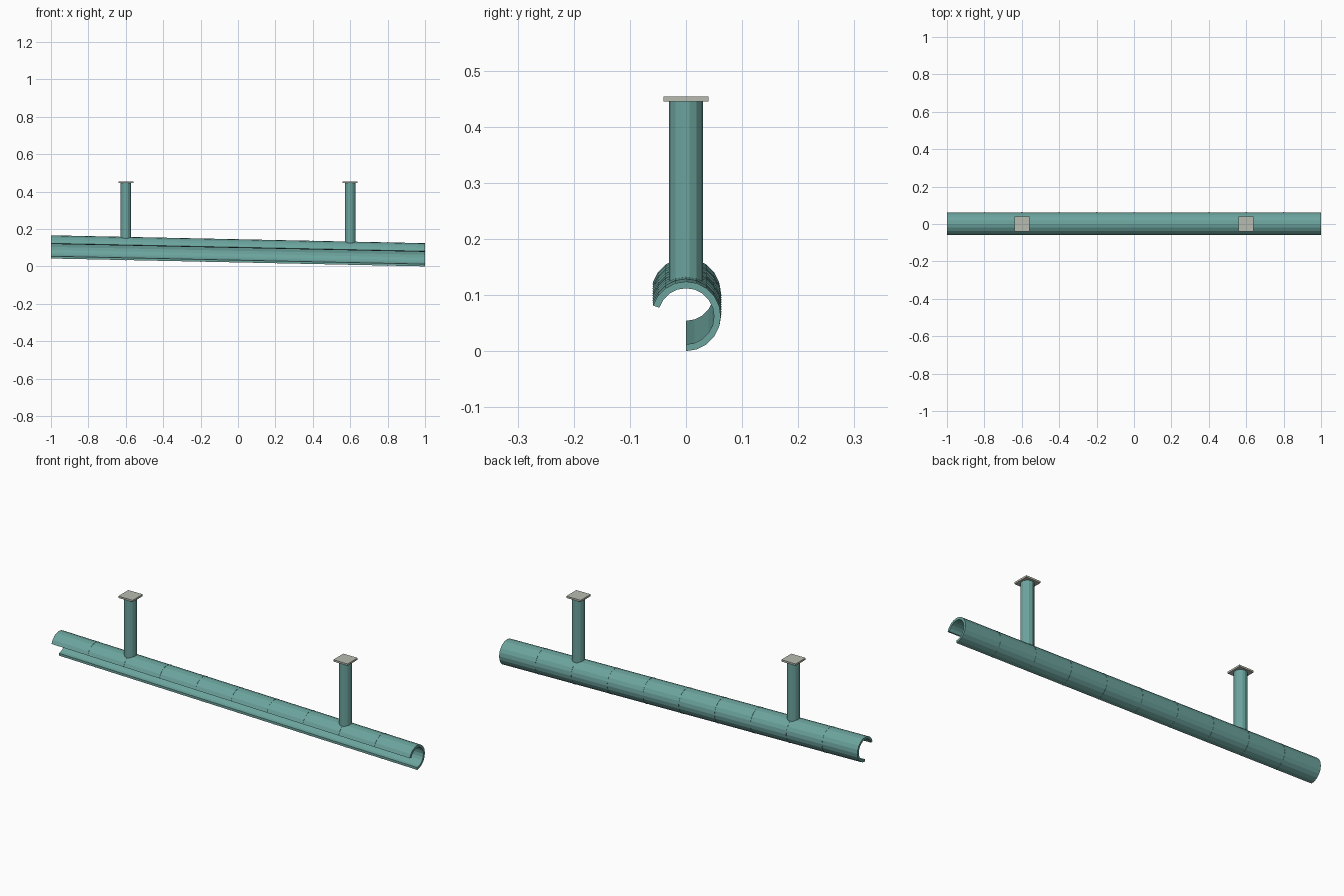
import bpy, bmesh
from math import sin, cos, radians

if "Cube" in bpy.data.objects:
    bpy.data.objects.remove(bpy.data.objects["Cube"])

SLOPE = -0.042 / 2          # fall of the pipe per unit of x
R_OUT, R_IN = 0.062, 0.050
START, SWEEP, SIDES = -90, 252, 14


def axis_z(x):
    return 0.0625 + SLOPE * (x - 1)


def material(name, rgb):
    m = bpy.data.materials.new(name)
    m.diffuse_color = (*rgb, 1)
    m.use_nodes = True
    m.node_tree.nodes["Principled BSDF"].inputs["Base Color"].default_value = m.diffuse_color
    return m


teal = material("teal", (0.15, 0.37, 0.34))
pale = material("pale_grey", (0.47, 0.50, 0.43))


def finish(bm, name, mat):
    bmesh.ops.recalc_face_normals(bm, faces=bm.faces)
    me = bpy.data.meshes.new(name)
    bm.to_mesh(me)
    bm.free()
    me.materials.append(mat)
    ob = bpy.data.objects.new(name, me)
    bpy.context.collection.objects.link(ob)
    return ob


def open_pipe(name, x0, x1, r_out, r_in):
    """C-shaped wall swept between two x positions along the slope."""
    bm = bmesh.new()
    rows = []
    for i in range(SIDES + 1):
        a = radians(START + SWEEP * i / SIDES)
        rows.append([bm.verts.new((x, r * cos(a), axis_z(x) + r * sin(a)))
                     for x, r in ((x0, r_out), (x1, r_out), (x1, r_in), (x0, r_in))])
    for a, b in zip(rows, rows[1:]):
        for k in range(4):
            n = (k + 1) % 4
            bm.faces.new((a[k], a[n], b[n], b[k]))
    bm.faces.new(rows[0])
    bm.faces.new(rows[-1])
    return finish(bm, name, mat=teal)


# sloping slotted pipe
open_pipe("pipe", -1, 1, R_OUT, R_IN)

# thin seam bands around the outside
for i in range(1, 10):
    x = -1 + 0.2 * i
    open_pipe(f"seam_band_{i}", x - 0.003, x + 0.003, R_OUT + 0.001, R_OUT - 0.004)

# hanger posts with square ceiling plates
for side, x in (("left", -0.6), ("right", 0.6)):
    bottom, top = axis_z(x) + 0.053, 0.445
    bpy.ops.mesh.primitive_cylinder_add(vertices=14, radius=0.03, depth=top - bottom,
                                        location=(x, 0, (top + bottom) / 2))
    post = bpy.context.object
    post.name = f"hanger_post_{side}"
    post.data.materials.append(teal)

    bpy.ops.mesh.primitive_cube_add(size=1, location=(x, 0, 0.4495))
    plate = bpy.context.object
    plate.name = f"ceiling_plate_{side}"
    plate.scale = (0.08, 0.08, 0.009)
    plate.data.materials.append(pale)
